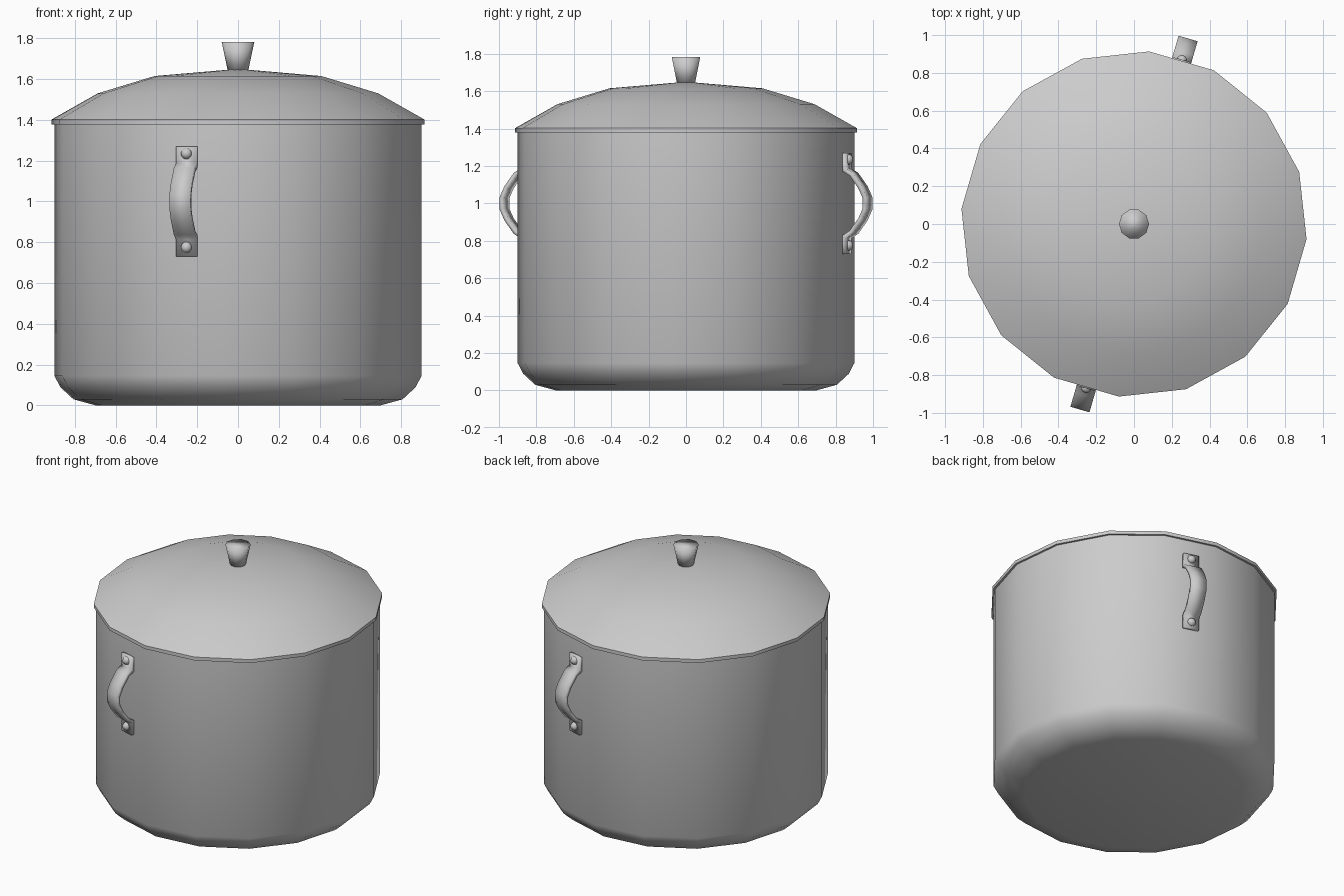
import bpy
import bmesh
from math import radians, cos, sin, tau
from mathutils import Matrix

if "Cube" in bpy.data.objects:
    bpy.data.objects.remove(bpy.data.objects["Cube"])

SIDES = 16
TURN = radians(-5)                      # rotation of the faceted body
HANDLE_ANGLE = radians(73.75)           # centre of one flat side

steel = bpy.data.materials.new("grey_steel")
steel.use_nodes = True
GREY = (0.6, 0.6, 0.6, 1)
steel.diffuse_color = GREY
steel.node_tree.nodes["Principled BSDF"].inputs["Base Color"].default_value = GREY


def finish(name, bm, smooth_angle):
    bmesh.ops.recalc_face_normals(bm, faces=bm.faces)
    mesh = bpy.data.meshes.new(name)
    bm.to_mesh(mesh)
    bm.free()
    mesh.materials.append(steel)
    obj = bpy.data.objects.new(name, mesh)
    bpy.context.collection.objects.link(obj)
    bpy.ops.object.select_all(action="DESELECT")
    obj.select_set(True)
    bpy.context.view_layer.objects.active = obj
    bpy.ops.object.shade_smooth_by_angle(angle=radians(smooth_angle))
    return obj


def lathe(name, profile, sides, turn, smooth_angle):
    """Revolve (radius, z) points; radius 0 makes a pole, open ends are capped."""
    bm = bmesh.new()
    rings = []
    for r, z in profile:
        count = sides if r else 1
        rings.append([bm.verts.new((r * cos(turn + tau * i / sides),
                                    r * sin(turn + tau * i / sides), z))
                      for i in range(count)])
    for low, high in zip(rings, rings[1:]):
        for i in range(sides):
            j = (i + 1) % sides
            if len(high) == 1:
                bm.faces.new((low[i], low[j], high[0]))
            else:
                bm.faces.new((low[i], low[j], high[j], high[i]))
    for ring in (rings[0], rings[-1]):
        if len(ring) > 1:
            bm.faces.new(ring)
    return finish(name, bm, smooth_angle)


# Pot body with a rounded lower edge
lathe("pot_body", [(0.70, 0), (0.81, 0.03), (0.875, 0.09), (0.903, 0.145), (0.903, 1.385)],
      SIDES, TURN, 40)

# Domed lid with a thin rim
lathe("lid", [(0.917, 1.378), (0.917, 1.402), (0.69, 1.53), (0.41, 1.615), (0, 1.65)],
      SIDES, TURN, 40)

# Tapered knob
lathe("lid_knob", [(0.05, 1.64), (0.08, 1.782)], 10, 0, 180)

# Handles: a bent strap (height from centre, distance out) with two rivets each
half = [(0.27, 0.894), (0.18, 0.894), (0.155, 0.935), (0.085, 0.986), (0.03, 1.011)]
strap = half + [(-h, r) for h, r in reversed(half)]
HANDLE_Z = 1.0
WIDTH = 0.105

for side, angle in (("back", HANDLE_ANGLE), ("front", HANDLE_ANGLE + tau / 2)):
    spin = Matrix.Rotation(angle, 4, "Z")

    bm = bmesh.new()
    rows = [[bm.verts.new((r, w, HANDLE_Z + h)) for w in (-WIDTH / 2, WIDTH / 2)]
            for h, r in strap]
    for a, b in zip(rows, rows[1:]):
        bm.faces.new((a[0], a[1], b[1], b[0]))
    bm.transform(spin)
    handle = finish(side + "_handle", bm, 50)
    solid = handle.modifiers.new("thickness", "SOLIDIFY")
    solid.thickness = 0.024
    solid.offset = 0
    solid.use_even_offset = True

    for place, h in (("upper", 0.235), ("lower", -0.225)):
        bm = bmesh.new()
        bmesh.ops.create_uvsphere(bm, u_segments=12, v_segments=8, radius=0.028)
        bm.transform(spin @ Matrix.Translation((0.903, 0, HANDLE_Z + h)))
        finish(side + "_" + place + "_rivet", bm, 60)
